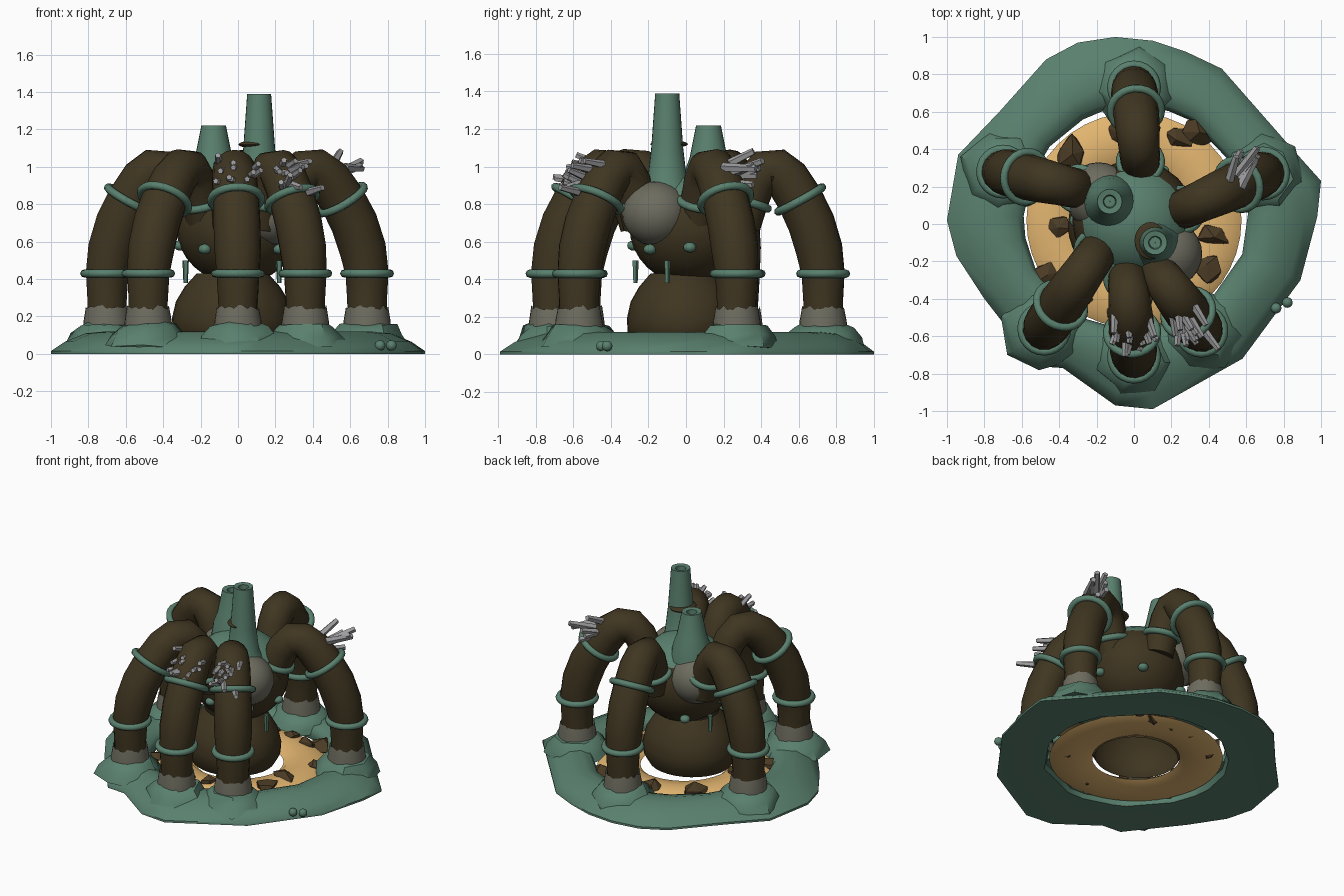
import bpy, bmesh, math, random
from mathutils import Vector, Matrix

random.seed(4)
if "Cube" in bpy.data.objects:
    bpy.data.objects.remove(bpy.data.objects["Cube"])


def material(name, r, g, b):
    m = bpy.data.materials.new(name)
    m.use_nodes = True
    m.diffuse_color = (r, g, b, 1)
    m.node_tree.nodes["Principled BSDF"].inputs["Base Color"].default_value = (r, g, b, 1)
    return m


TEAL = material("patina teal", 0.10, 0.215, 0.155)
BROWN = material("dark brown", 0.050, 0.036, 0.015)
SAND = material("sandy orange", 0.76, 0.46, 0.16)
GREY = material("warm grey", 0.155, 0.15, 0.115)
CRYSTAL = material("crystal grey", 0.34, 0.34, 0.35)
ROCK = material("rock brown", 0.07, 0.044, 0.018)


def finish(bm, name, mats, smooth=40):
    bmesh.ops.recalc_face_normals(bm, faces=bm.faces)
    me = bpy.data.meshes.new(name)
    bm.to_mesh(me)
    bm.free()
    for m in mats:
        me.materials.append(m)
    ob = bpy.data.objects.new(name, me)
    bpy.context.collection.objects.link(ob)
    if smooth:
        bpy.ops.object.select_all(action='DESELECT')
        ob.select_set(True)
        bpy.context.view_layer.objects.active = ob
        bpy.ops.object.shade_smooth_by_angle(angle=math.radians(smooth))
    return ob


def skin(bm, rings, cap=False, closed=False):
    """Bridge equal rings of points with quads."""
    vs = [[bm.verts.new(p) for p in ring] for ring in rings]
    n = len(vs[0])
    pairs = list(zip(vs, vs[1:])) + ([(vs[-1], vs[0])] if closed else [])
    for a, b in pairs:
        for i in range(n):
            j = (i + 1) % n
            bm.faces.new((a[i], a[j], b[j], b[i]))
    if cap:
        bm.faces.new(vs[0])
        bm.faces.new(vs[-1])


def circle(c, r, u, v, n):
    return [c + (u * math.cos(k) + v * math.sin(k)) * r
            for k in (2 * math.pi * i / n for i in range(n))]


def lathe(name, profile, mat, at, sides=24, sx=1, closed=False, jag=0):
    bm = bmesh.new()
    rings = [circle(Vector((at[0], at[1], z)), r, Vector((sx, 0, 0)), Vector((0, 1, 0)), sides)
             for r, z in profile]
    if jag:
        for p in rings[-1]:
            p.z += random.uniform(-jag, jag)
    skin(bm, rings, closed=closed)
    return finish(bm, name, [mat])


def ball(name, mat, at, size, axes=(1, 1, 1)):
    bm = bmesh.new()
    bmesh.ops.create_uvsphere(bm, u_segments=24, v_segments=16, radius=size,
                              matrix=Matrix.Translation(at) @ Matrix.Diagonal((*axes, 1)))
    return finish(bm, name, [mat])


def band(name, at, axis, major, minor):
    """Torus whose hole follows the given axis."""
    q = axis.to_track_quat('Z', 'Y')
    u, v = q @ Vector((1, 0, 0)), q @ Vector((0, 1, 0))
    bm = bmesh.new()
    rings = []
    for i in range(8):
        a = math.tau * i / 8
        rings.append(circle(at + q @ Vector((0, 0, minor * math.sin(a))),
                            major + minor * math.cos(a), u, v, 24))
    skin(bm, rings, closed=True)
    return finish(bm, name, [TEAL], 60)


def jitter(s):
    return Vector([random.uniform(-s, s) for _ in range(3)])


def prism(bm, a, d, length, r):
    d = d.normalized()
    m = Matrix.Translation(a + d * length / 2) @ d.to_track_quat('Z', 'Y').to_matrix().to_4x4()
    bmesh.ops.create_cone(bm, cap_ends=True, segments=5, radius1=r, radius2=r * 0.7,
                          depth=length, matrix=m)


# Irregular outer ring with a closed underside
outline = [(-.3, .97), (-.1, 1), (.1, .98), (.28, .92), (.47, .83), (.83, .42), (1, .23), (.98, .04),
           (.89, -.3), (.58, -.72), (.1, -.99), (-.1, -.97), (-.38, -.77), (-.52, -.76), (-.8, -.4),
           (-.95, -.17), (-1, .02), (-.94, .37), (-.72, .6), (-.47, .88)]
section = [(.05, .005), (0, .05), (.08, .1), (.3, .12), (.55, .11), (.82, .065), (1, .015), (1, 0), (.6, .005)]
rings = []
for t, z in section:
    ring = []
    for x, y in outline:
        outer = Vector((x, y, 0))
        inner = outer.normalized() * 0.6 + Vector((.01, .03, 0))
        p = inner.lerp(outer, t)
        p.z = z
        ring.append(p)
    rings.append(ring)
bm = bmesh.new()
skin(bm, rings, closed=True)
finish(bm, "base_ring", [TEAL], 50)

# Sandy inner dish and rocks lying on it
lathe("sand_dish", [(.29, .03), (.33, .06), (.43, .075), (.53, .06), (.575, .03), (.53, .015),
                    (.43, .005), (.33, .015)], SAND, (0, .02), 40, closed=True)
bm = bmesh.new()
for x, y, s in [(-.33, .38, .1), (-.4, -.01, .085), (-.47, -.26, .085), (.24, .46, .085), (.34, .48, .085),
                (.43, -.07, .085), (.39, -.23, .09), (-.08, .48, .085), (-.28, -.38, .085), (.08, .49, .07),
                (.05, -.42, .08), (.48, .2, .06), (-.1, -.44, .06)]:
    m = Matrix.Translation((x, y, .055)) @ Matrix.Rotation(random.uniform(0, 6), 4, 'Z')
    made = bmesh.ops.create_icosphere(bm, subdivisions=1, radius=s, matrix=m @ Matrix.Diagonal((1, .8, .55, 1)))
    for v in made["verts"]:
        v.co += jitter(.018)
        v.co.z = max(v.co.z, 0)
finish(bm, "rocks", [ROCK], 0)

# Pedestal and body with a teal crown
lathe("pedestal", [(.265, .055), (.3, .12), (.305, .19), (.285, .28), (.24, .36), (.18, .43)],
      BROWN, (-.03, -.01), 32, sx=1.06)
body = ball("body", BROWN, (0, .02, .68), 0.3, (1.1, 1.07, 1.02))
body.data.materials.append(TEAL)
for f in body.data.polygons:
    f.material_index = int(f.center.z > 0.87)
ball("front_bulb", GREY, (.185, -.16, .75), .18, (1, 1, .95))
ball("back_bulb", GREY, (-.19, .15, .76), .18, (1, 1, .95))

# Chimneys with hollow mouths
lathe("tall_chimney", [(.13, .88), (.105, .93), (.085, 1.1), (.064, 1.39), (.035, 1.385), (.03, 1.28),
                       (.002, 1.28)], TEAL, (.113, -.1))
lathe("short_chimney", [(.14, .88), (.125, .98), (.1, 1.05), (.066, 1.22), (.035, 1.215), (.03, 1.14),
                        (.002, 1.14)], TEAL, (-.13, .12))
ball("chimney_shelf", BROWN, (.088, -.09, 1.12), .1, (.85, 1, .2))

# Body studs and hanging spikes
for i, (a, z) in enumerate([(-95, .58), (-45, .56), (0, .57), (60, .55), (125, .5), (180, .58), (235, .56)]):
    k = math.radians(a)
    ball(f"body_stud_{i}", TEAL, (.31 * math.cos(k), .02 + .3 * math.sin(k), z), .034, (1, 1, .8))
bm = bmesh.new()
for x, y in [(.22, -.27), (.3, -.1), (-.28, -.16), (-.28, .12)]:
    prism(bm, Vector((x, y, .5)), Vector((0, 0, -1)), .12, .018)
finish(bm, "hanging_spikes", [TEAL], 0)

# Legs: arched tube profile as (fraction from hip to foot, height, radius)
arch = [(-.24, .68, .1), (-.14, .81, .105), (-.02, .92, .108), (.12, .985, .11), (.28, .985, .115),
        (.45, .935, .12), (.65, .825, .123), (.82, .70, .126), (.94, .56, .125), (1, .43, .115),
        (1, .28, .106), (1, .1, .105)]
legs = {"back": ((.03, .38), (0, .73)), "right": ((-.35, .2), (-.7, .28)), "left": ((.31, .1), (.69, .27)),
        "front_right": ((-.23, -.2), (-.48, -.56)), "front": ((-.03, -.34), (0, -.71)),
        "front_left": ((.16, -.3), (.36, -.57))}
up = Vector((0, 0, 1))
for name, (hip, foot) in legs.items():
    hip, foot = Vector((*hip, 0)), Vector((*foot, 0))
    out = (foot - hip).normalized()
    side = out.cross(up)
    pts = [hip.lerp(foot, u) + up * z for u, z, r in arch]
    tans = [(pts[min(i + 1, 11)] - pts[max(i - 1, 0)]).normalized() for i in range(12)]
    bm = bmesh.new()
    skin(bm, [circle(p, r, side, side.cross(t), 16) for p, t, (u, z, r) in zip(pts, tans, arch)], cap=True)
    finish(bm, name + "_leg", [BROWN], 50)
    band(name + "_hip_band", pts[1], tans[1], .11, .022)
    band(name + "_knee_band", pts[6], tans[6], .134, .022)
    band(name + "_shin_band", pts[9], up, .122, .022)
    lathe(name + "_cuff", [(.13, .12), (.125, .18), (.113, .25)], GREY, foot, 28, jag=.012)
    # Rough flange spreading from the foot over the ring
    bm = bmesh.new()
    turn = random.uniform(0, 6)
    rings = []
    for r, z in [(.23, .04), (.2, .1), (.155, .15), (.12, .16)]:
        ring = circle(Vector((foot.x, foot.y, z)), r, Vector((math.cos(turn), math.sin(turn), 0)),
                      Vector((-math.sin(turn), math.cos(turn), 0)), 7)
        rings.append([p + jitter(.012) for p in ring])
    skin(bm, rings, cap=True)
    finish(bm, name + "_flange", [TEAL], 45)

# Crystal clusters on three legs
bm = bmesh.new()
for i in range(7):
    a = Vector((.53, .22, .95)) + jitter(.045)
    prism(bm, a, Vector((.5, .8, .2)) + jitter(.3), .2, .027)
for cx, cy, dx in [(-.02, -.47, 0), (.25, -.45, .45)]:
    for i in range(13):
        s = random.uniform(-.09, .09)
        t = random.uniform(0, 1)
        a = Vector((cx + s + dx * t * .15, cy - .14 * t + abs(s) * .2, 1.05 - .16 * t - abs(s) * .5))
        prism(bm, a, Vector((dx + s * 5, -1, .15)) + jitter(.35), random.uniform(.09, .15), .023)
finish(bm, "crystals", [CRYSTAL], 0)

# Small bolts on the ring's edge
for i, (x, y) in enumerate([(.82, -.42), (.76, -.45)]):
    ball(f"ring_bolt_{i}", TEAL, (x, y, .045), .028)
